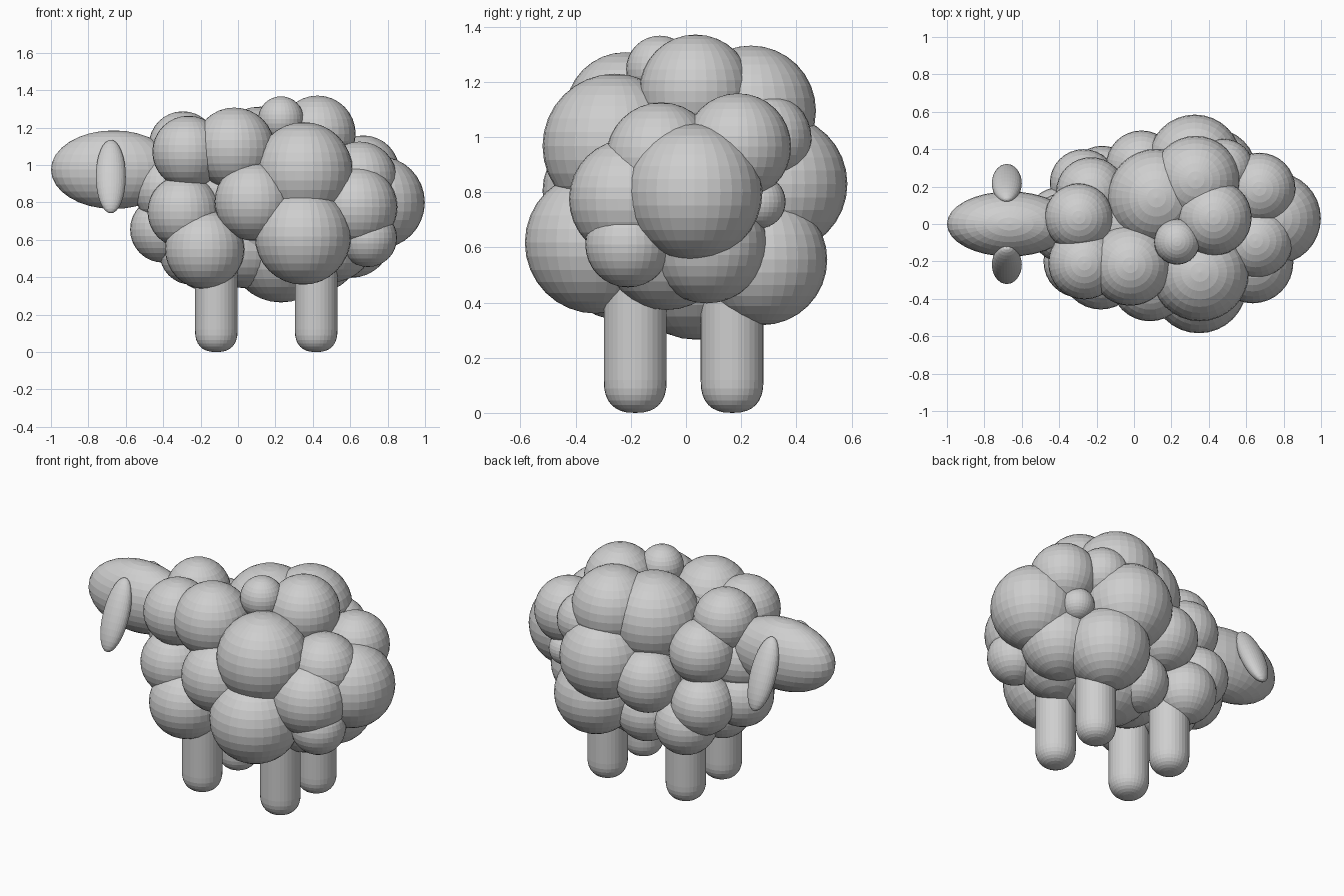
import bpy, bmesh, math
from mathutils import Matrix

old = bpy.data.objects.get("Cube")
if old:
    bpy.data.objects.remove(old, do_unlink=True)

grey = bpy.data.materials.new("soft_grey")
grey.use_nodes = True
tone = (0.62, 0.62, 0.62, 1)
grey.diffuse_color = tone
grey.node_tree.nodes["Principled BSDF"].inputs["Base Color"].default_value = tone


def finish(name, bm):
    mesh = bpy.data.meshes.new(name)
    bm.to_mesh(mesh)
    bm.free()
    mesh.materials.append(grey)
    obj = bpy.data.objects.new(name, mesh)
    bpy.context.scene.collection.objects.link(obj)
    return obj


def ellipsoid(name, centre, radii, tilt=0):
    """Faceted ball, stretched by radii and tilted around x."""
    bm = bmesh.new()
    bmesh.ops.create_uvsphere(bm, u_segments=32, v_segments=16, radius=1)
    bm.transform(Matrix.Rotation(math.radians(tilt), 4, 'X') @ Matrix.Diagonal((*radii, 1)))
    obj = finish(name, bm)
    obj.location = centre
    return obj


def leg(name, x, y, radius=.114, foot=.12, top=.55):
    """Post with a full, rounded foot, turned from a profile."""
    bm = bmesh.new()
    angles = [i * math.pi / 16 for i in range(9)]
    profile = [(radius * math.sin(a) ** .8, foot * (1 - max(math.cos(a), 0) ** .8)) for a in angles]
    profile.append((radius, top))
    verts = [bm.verts.new((r, 0, z)) for r, z in profile]
    edges = [bm.edges.new(pair) for pair in zip(verts, verts[1:])]
    bmesh.ops.spin(bm, geom=verts + edges, cent=(0, 0, 0), axis=(0, 0, 1),
                   angle=math.tau, steps=32)
    bmesh.ops.remove_doubles(bm, verts=bm.verts, dist=0.0005)
    bmesh.ops.recalc_face_normals(bm, faces=bm.faces)
    finish(name, bm).location = (x, y, 0)


# Wool puffs: centre and radius, grouped by area of the body
puffs = {
    "top": [(.425, .035, 1.167, .204), (.23, -.095, 1.245, .122), (-.02, -.22, 1.09, .217),
            (-.265, -.21, 1.07, .193), (-.295, .035, 1.105, .182), (.12, .14, 1.05, .262),
            (.33, .235, 1.095, .236)],
    "rear": [(.752, .03, .8, .247), (.67, .188, .965, .193), (.65, -.09, .925, .2),
             (.635, -.207, .775, .217), (.695, -.21, .61, .155), (.605, .075, .615, .218),
             (.635, .265, .765, .096), (.48, .295, .995, .16)],
    "front_side": [(.352, -.258, .967, .262), (.347, -.327, .617, .257), (.085, -.31, .805, .21),
                   (-.29, -.2, .75, .194), (-.178, -.245, .55, .212)],
    "back_side": [(.325, .335, .83, .25), (.42, .275, .555, .237), (.04, .31, .75, .19),
                  (-.23, .17, .94, .187), (-.27, .22, .645, .18), (-.17, .24, .505, .178),
                  (.13, .19, .485, .172)],
    "chest": [(-.4, .02, .655, .177), (-.37, -.02, .87, .188), (-.25, 0, .53, .17)],
    "belly": [(.23, .04, .55, .285), (.5, -.07, .605, .232), (.05, 0, .59, .25)],
}
for area, balls in puffs.items():
    for i, (x, y, z, r) in enumerate(balls, 1):
        ellipsoid(f"wool_{area}_{i}", (x, y, z), (r, r, r))

# Inner body closing the gaps between puffs
ellipsoid("body_core", (.15, 0, .8), (.5, .3, .4))

# Head and drooping ears
ellipsoid("head", (-.665, 0, .975), (.335, .174, .21))
for side, label in ((1, "back"), (-1, "front")):
    ellipsoid(f"ear_{label}", (-.68, side * .217, .938), (.08, .055, .215), side * 25)

# Legs
for x, end in ((-.116, "fore"), (.418, "hind")):
    for y, label in ((-.184, "front"), (.167, "back")):
        leg(f"{end}_leg_{label}", x, y)
